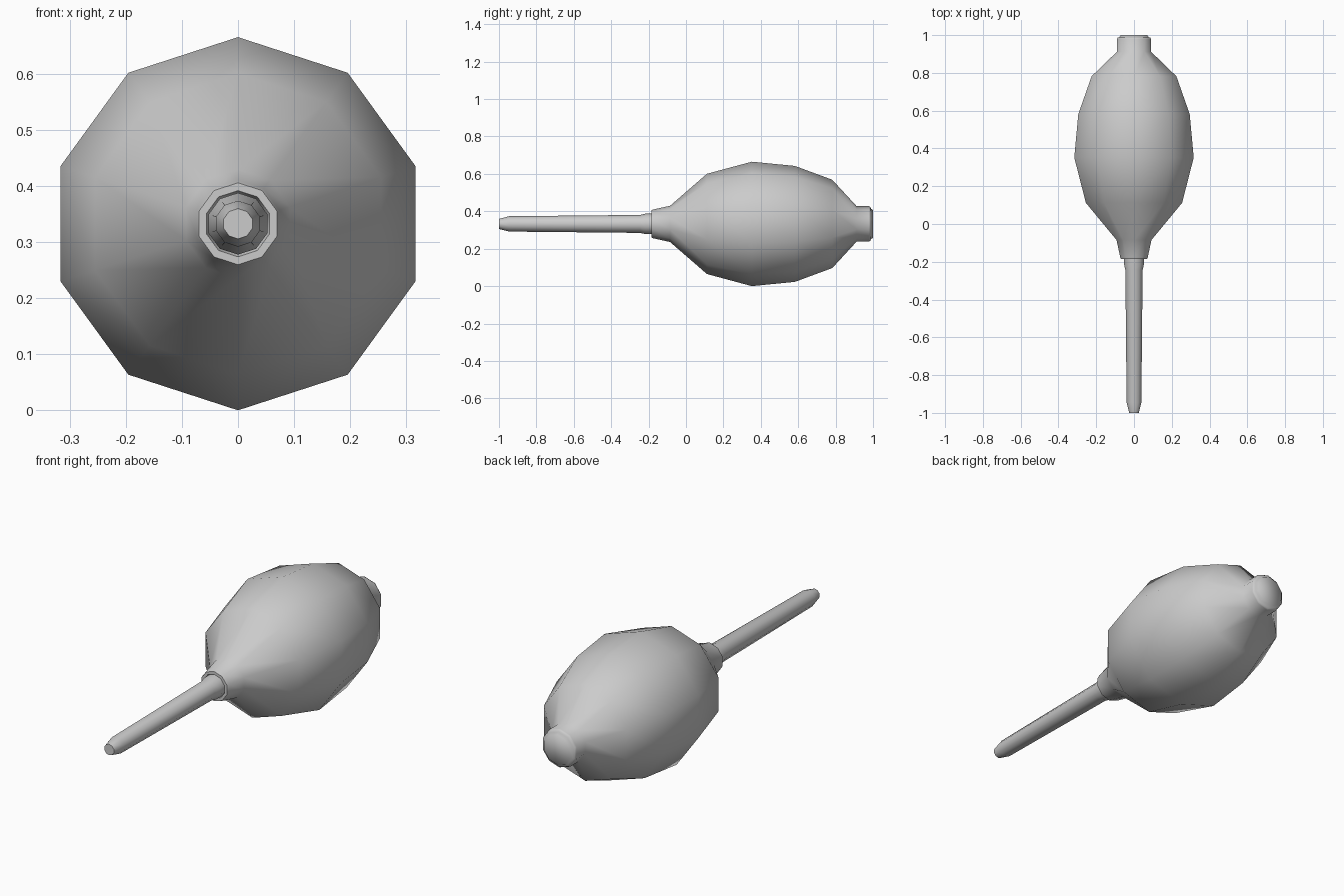
import bpy, bmesh
from math import sin, cos, tau, radians

if "Cube" in bpy.data.objects:
    bpy.data.objects.remove(bpy.data.objects["Cube"])

SIDES = 10
AXIS_Z = 0.3325


def lathe(name, profile, angle):
    """Revolve (y, radius) pairs round the horizontal y axis, with capped ends."""
    bm = bmesh.new()
    rings = [[bm.verts.new((r * sin(tau * i / SIDES), y, AXIS_Z + r * cos(tau * i / SIDES)))
              for i in range(SIDES)] for y, r in profile]
    for a, b in zip(rings, rings[1:]):
        for i in range(SIDES):
            j = (i + 1) % SIDES
            bm.faces.new((a[i], a[j], b[j], b[i]))
    bm.faces.new(rings[0])
    bm.faces.new(rings[-1])
    bmesh.ops.recalc_face_normals(bm, faces=bm.faces)
    mesh = bpy.data.meshes.new(name)
    bm.to_mesh(mesh)
    bm.free()
    obj = bpy.data.objects.new(name, mesh)
    bpy.context.collection.objects.link(obj)
    bpy.ops.object.select_all(action='DESELECT')
    obj.select_set(True)
    bpy.context.view_layer.objects.active = obj
    bpy.ops.object.shade_smooth_by_angle(angle=radians(angle))
    return obj


# Squeeze bulb with front collar and rear valve neck
lathe("rubber_bulb", [
    (-0.172, 0.055), (-0.185, 0.059), (-0.185, 0.073), (-0.175, 0.077),
    (-0.085, 0.097), (0.112, 0.268), (0.352, 0.3325), (0.582, 0.310),
    (0.782, 0.236), (0.912, 0.095), (0.978, 0.095), (0.987, 0.090),
    (0.988, 0.082), (1.0, 0.074)], 60)

# Thin blower tube, flared where it enters the collar
lathe("nozzle_tube", [
    (-1.0, 0.027), (-0.945, 0.041), (-0.245, 0.048),
    (-0.215, 0.055), (-0.15, 0.055)], 40)
